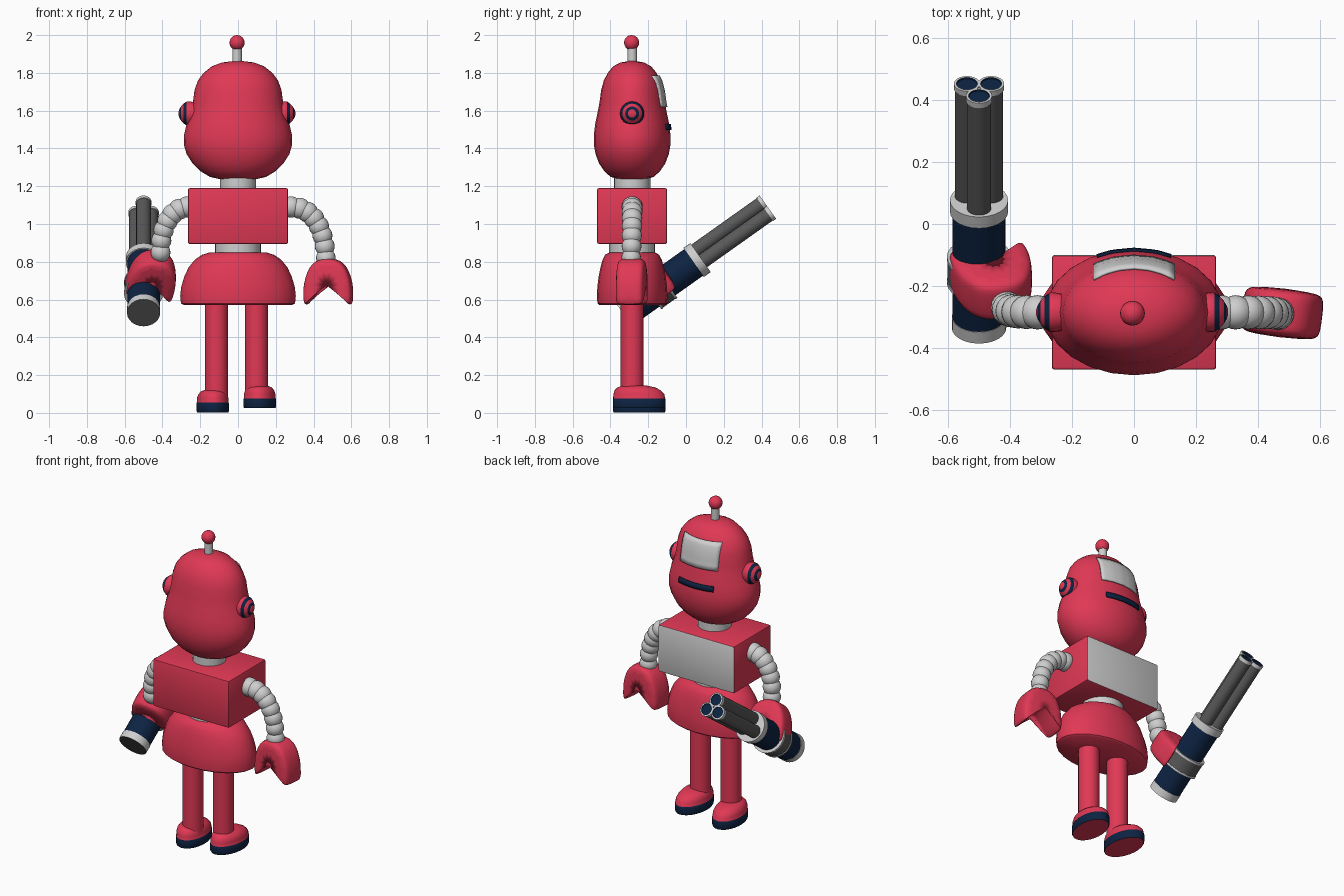
import bpy, bmesh, math
from mathutils import Vector, Matrix
from mathutils.bvhtree import BVHTree
from mathutils.geometry import interpolate_bezier

cube = bpy.data.objects.get("Cube")
if cube:
    bpy.data.objects.remove(cube, do_unlink=True)

YC = -0.285  # depth of the body's centre line


def material(name, rgb):
    m = bpy.data.materials.new(name)
    m.use_nodes = True
    m.diffuse_color = (*rgb, 1)
    m.node_tree.nodes["Principled BSDF"].inputs["Base Color"].default_value = (*rgb, 1)
    return m


RED = material("red", (0.75, 0.04, 0.09))
WHITE = material("light grey", (0.62, 0.62, 0.62))
NAVY = material("navy", (0.004, 0.017, 0.055))
GREY = material("dark grey", (0.10, 0.10, 0.10))
parts = []


def finish(name, bm, mats, matrix=Matrix()):
    bmesh.ops.recalc_face_normals(bm, faces=bm.faces)
    me = bpy.data.meshes.new(name)
    bm.to_mesh(me)
    bm.free()
    for m in mats:
        me.materials.append(m)
    ob = bpy.data.objects.new(name, me)
    ob.matrix_world = matrix
    bpy.context.collection.objects.link(ob)
    parts.append(ob)
    return ob


def loft(name, rings, colours, matrix=Matrix(), sides=24, caps=None):
    """Elliptical rings (z, half x, half y[, y shift]) joined, one colour per gap."""
    bm = bmesh.new()
    loops = []
    for z, a, b, *shift in rings:
        dy = shift[0] if shift else 0
        loops.append([bm.verts.new((a * math.cos(t), dy + b * math.sin(t), z))
                      for t in (math.tau * i / sides for i in range(sides))])
    gaps = len(rings) - 1
    colours = colours if isinstance(colours, list) else [colours] * gaps
    caps = caps or (colours[0], colours[-1])
    mats = list(dict.fromkeys(colours + list(caps)))
    for lower, upper, col in zip(loops, loops[1:], colours):
        for i in range(sides):
            j = (i + 1) % sides
            f = bm.faces.new((lower[i], lower[j], upper[j], upper[i]))
            f.material_index = mats.index(col)
    for loop, col in ((loops[0], caps[0]), (loops[-1], caps[1])):
        bm.faces.new(loop).material_index = mats.index(col)
    return finish(name, bm, mats, matrix)


def tube(name, z0, z1, r, col, matrix, caps=None, sides=24):
    return loft(name, [(z0, r, r), (z1, r, r)], col, matrix, sides, caps)


def ball(name, centre, r, col):
    bm = bmesh.new()
    bmesh.ops.create_uvsphere(bm, u_segments=20, v_segments=12, radius=r)
    return finish(name, bm, [col], Matrix.Translation(centre))


def at(x, y=YC, z=0):
    return Matrix.Translation((x, y, z))


# Head
head = loft("head", [
    (1.238, 0.10, 0.08), (1.25, 0.15, 0.115), (1.28, 0.20, 0.148), (1.32, 0.24, 0.175),
    (1.37, 0.272, 0.194), (1.42, 0.287, 0.203), (1.47, 0.286, 0.203), (1.53, 0.272, 0.196),
    (1.59, 0.25, 0.183), (1.65, 0.238, 0.172), (1.71, 0.230, 0.164), (1.76, 0.212, 0.15),
    (1.80, 0.182, 0.129), (1.835, 0.138, 0.10), (1.855, 0.085, 0.062), (1.862, 0.03, 0.02)],
    RED, at(0))


# Visor and mouth, thin plates laid on the face
def face_plate(name, col, x_half, z0, z1, nx=12, nz=6):
    src = bmesh.new()
    src.from_mesh(head.data)
    tree = BVHTree.FromBMesh(src)
    bm = bmesh.new()
    grid = []
    for k in range(nz + 1):
        row = []
        for i in range(nx + 1):
            start = Vector((x_half * (2 * i / nx - 1), 1, z0 + (z1 - z0) * k / nz))
            hit = tree.ray_cast(start, Vector((0, -1, 0)))[0]
            row.append(bm.verts.new(hit + Vector((0, 0.005, 0))))
        grid.append(row)
    for lo, hi in zip(grid, grid[1:]):
        for i in range(nx):
            bm.faces.new((lo[i + 1], lo[i], hi[i], hi[i + 1]))
    src.free()
    ob = finish(name, bm, [col], at(0))
    mod = ob.modifiers.new("thickness", "SOLIDIFY")
    mod.thickness, mod.offset = 0.008, 0


face_plate("visor", WHITE, 0.13, 1.62, 1.785)
face_plate("mouth", NAVY, 0.12, 1.497, 1.53, nz=2)

# Antenna
tube("antenna_stem", 1.85, 1.94, 0.025, WHITE, at(-0.005))
ball("antenna_ball", (-0.005, YC - 0.003, 1.96), 0.04, RED)

# Ears with concentric bands
for side, label in ((1, "left"), (-1, "right")):
    m = at(side * 0.2 - 0.006, z=1.585) @ Matrix.Rotation(side * math.pi / 2, 4, 'Y')
    loft(label + "_ear", [(h, r, r) for h, r in (
        (0, 0.055), (0.05, 0.064), (0.066, 0.063), (0.082, 0.052), (0.096, 0.037),
        (0.105, 0.022), (0.11, 0.008))],
        [RED, RED, NAVY, RED, NAVY, RED], m)

# Neck, torso and waist
tube("neck", 1.17, 1.27, 0.096, WHITE, at(0))
tube("waist", 0.82, 0.91, 0.122, WHITE, at(0))
bm = bmesh.new()
bmesh.ops.create_cube(bm, size=1)
bmesh.ops.scale(bm, vec=(0.53, 0.37, 0.296), verts=bm.verts)
bmesh.ops.bevel(bm, geom=bm.edges[:], offset=0.009, segments=2, affect='EDGES', profile=0.5)
bm.normal_update()
for f in bm.faces:
    f.material_index = int(f.normal.y > 0.9)
finish("torso", bm, [RED, WHITE], at(0, z=1.042))

# Pelvis
loft("pelvis", [
    (0.57, 0.285, 0.172), (0.58, 0.302, 0.184), (0.62, 0.306, 0.187), (0.67, 0.30, 0.184),
    (0.72, 0.285, 0.178), (0.77, 0.262, 0.168), (0.81, 0.23, 0.157), (0.837, 0.19, 0.143),
    (0.85, 0.15, 0.12)], RED, at(0))

# Legs and feet
for label, leg_x, foot_x, z in (("left", 0.098, 0.115, 0.025), ("right", -0.114, -0.134, 0.003)):
    tube(label + "_leg", z + 0.08, 0.6, 0.061, RED, at(leg_x))
    yaw = Matrix.Rotation(math.copysign(0.08, -foot_x), 4, 'Z')
    loft(label + "_foot", [
        (0, 0.083, 0.136), (0.008, 0.087, 0.14), (0.048, 0.087, 0.14), (0.052, 0.084, 0.138),
        (0.075, 0.084, 0.135, -0.002), (0.095, 0.077, 0.122, -0.008),
        (0.11, 0.065, 0.10, -0.015), (0.12, 0.04, 0.06, -0.022)],
        [NAVY] * 3 + [RED] * 4, at(foot_x, -0.248, z) @ yaw, caps=(RED, RED))


# Arms made of beads along a curve
def arm(label, points, count):
    pts = [Vector((x, y, z)) for x, y, z in points]
    for i, p in enumerate(interpolate_bezier(*pts, count)):
        ball(f"{label}_arm_bead_{i + 1}", p, 0.056 - 0.0006 * i, WHITE)


arm("left", [(0.28, YC, 1.09), (0.40, YC, 1.09), (0.46, YC, 0.97), (0.465, -0.29, 0.82)], 8)
arm("right", [(-0.27, YC, 1.09), (-0.36, YC, 1.08), (-0.41, YC, 0.98), (-0.41, -0.27, 0.85)], 7)


# Pincer hands: mirrored outline, thickened and rounded
def hand(label, matrix):
    half = [(0.05, 0.01), (0.10, -0.035), (0.13, -0.12), (0.132, -0.215), (0.118, -0.245),
            (0.092, -0.22), (0.05, -0.15)]
    outline = half + [(0, -0.095)] + [(-x, z) for x, z in reversed(half)]
    bm = bmesh.new()
    back, front = ([bm.verts.new((x, y, z)) for x, z in outline] for y in (-0.05, 0.05))
    for i in range(len(outline)):
        j = (i + 1) % len(outline)
        bm.faces.new((back[i], back[j], front[j], front[i]))
    caps = [bm.faces.new(back), bm.faces.new(front)]
    bmesh.ops.recalc_face_normals(bm, faces=bm.faces)
    bmesh.ops.inset_individual(bm, faces=caps, thickness=0.012, depth=0.03)
    ob = finish(label + "_hand", bm, [RED], matrix)
    ob.modifiers.new("round", "SUBSURF").levels = 2
    ob.modifiers["round"].render_levels = 2


hand("left", at(0.478, -0.287, 0.81) @ Matrix.Rotation(-0.12, 4, 'Z'))

# Blaster: local z runs from the rear end to the muzzle
rear, muzzle = Vector((-0.5, -0.335, 0.53)), Vector((-0.5, 0.44, 1.08))
axis = (muzzle - rear).normalized()
length = (muzzle - rear).length
up = Vector((1, 0, 0)).cross(axis)
aim = Matrix.Translation(rear) @ Matrix((Vector((1, 0, 0)), -up, axis)).transposed().to_4x4()
for name, z0, z1, r, col in (
        ("rear_cap", 0, 0.045, 0.088, WHITE), ("rear_body", 0.04, 0.2, 0.086, NAVY),
        ("grip_ring", 0.185, 0.275, 0.101, GREY), ("grip_rim_rear", 0.178, 0.19, 0.104, WHITE),
        ("grip_rim_front", 0.27, 0.282, 0.104, WHITE), ("front_body", 0.27, 0.47, 0.086, NAVY),
        ("collar", 0.46, 0.505, 0.094, WHITE)):
    tube("blaster_" + name, z0, z1, r, col, aim, (GREY if name == "rear_cap" else col, col))
for i in range(3):
    turn = math.tau * i / 3 + math.pi / 2
    offset = aim @ Matrix.Translation((0.045 * math.cos(turn), -0.045 * math.sin(turn), 0))
    tube(f"barrel_{i + 1}", 0.48, length - 0.015, 0.039, GREY, offset)
    loft(f"barrel_tip_{i + 1}", [(length - 0.02, 0.042, 0.042), (length, 0.042, 0.042),
                                 (length, 0.034, 0.034), (length - 0.005, 0.033, 0.033)],
         [WHITE, WHITE, NAVY], offset)

# Right hand grips the blaster from above
down = (-up if up.z > 0 else up) + Vector((-0.22, 0, 0))
down.normalize()
spread = axis.cross(-down)
grip = Matrix((spread, axis, -down)).transposed().to_4x4()
hand("right", Matrix.Translation((-0.425, -0.255, 0.825)) @ grip)

# Smooth shading with sharp edges kept
bpy.ops.object.select_all(action='DESELECT')
for ob in parts:
    ob.select_set(True)
bpy.context.view_layer.objects.active = head
bpy.ops.object.shade_smooth_by_angle(angle=0.75)
